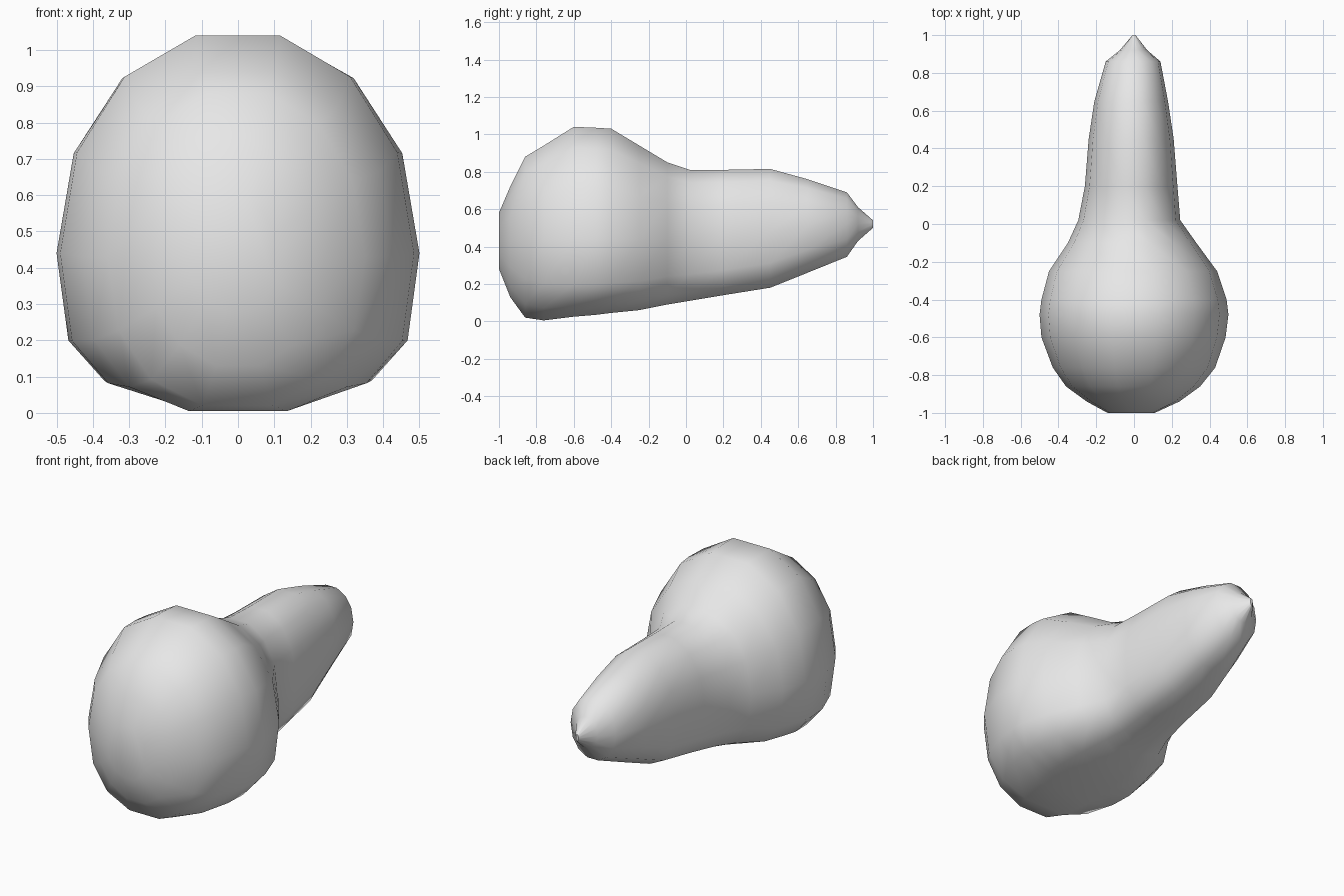
import bpy, bmesh, math

cube = bpy.data.objects.get("Cube")
if cube:
    bpy.data.objects.remove(cube, do_unlink=True)

# One plain skin colour
skin = bpy.data.materials.new("plain_grey")
skin.use_nodes = True
colour = (0.8, 0.8, 0.8, 1)
skin.diffuse_color = colour
skin.node_tree.nodes["Principled BSDF"].inputs["Base Color"].default_value = colour

SIDES = 14
# Sections along the gourd: y, half width at -x, half width at +x,
# bottom z, widest z, top z, squareness of the underside
SECTIONS = [
    (-1.0, .14, .11, .28, .43, .58, 2.0),
    (-.94, .25, .24, .13, .43, .72, 2.1),
    (-.86, .36, .35, .02, .43, .88, 2.3),
    (-.76, .43, .43, .005, .43, .94, 2.6),
    (-.60, .49, .485, .025, .44, 1.04, 3.0),
    (-.48, .50, .50, .035, .44, 1.035, 3.1),
    (-.40, .49, .49, .045, .44, 1.03, 3.1),
    (-.25, .45, .44, .06, .44, .94, 3.1),
    (-.10, .35, .33, .09, .45, .85, 3.0),
    (.02, .295, .245, .11, .45, .81, 3.0),
    (.20, .26, .23, .14, .46, .81, 3.0),
    (.45, .24, .21, .18, .48, .815, 2.8),
    (.65, .21, .18, .26, .51, .76, 2.4),
    (.86, .15, .14, .345, .52, .69, 2.1),
    (.92, .075, .07, .43, .52, .61, 2.0),
    (1.0, .008, .008, .50, .52, .54, 2.0),
]


def section_ring(bm, y, left, right, low, mid, high, square):
    """Rounded outline with a round crown and a squarer underside."""
    ring = []
    for i in range(SIDES):
        a = 2 * math.pi * i / SIDES
        c, s = math.cos(a), math.sin(a)
        p = 2 / (2.1 if s >= 0 else square)
        flat = math.cos(math.pi / SIDES) ** p
        x = math.copysign(abs(c) ** p, c) * (right if c > 0 else left)
        lift = abs(s) ** p / flat
        z = mid + lift * ((high - mid) if s > 0 else (low - mid))
        ring.append(bm.verts.new((x, y, z)))
    return ring


# Gourd body and neck as one lofted skin
bm = bmesh.new()
rings = [section_ring(bm, *section) for section in SECTIONS]
for a, b in zip(rings, rings[1:]):
    for i in range(SIDES):
        j = (i + 1) % SIDES
        bm.faces.new((a[i], a[j], b[j], b[i]))
bm.faces.new(rings[0])
bm.faces.new(rings[-1])
bmesh.ops.recalc_face_normals(bm, faces=bm.faces)
mesh = bpy.data.meshes.new("gourd")
bm.to_mesh(mesh)
bm.free()
mesh.materials.append(skin)

gourd = bpy.data.objects.new("gourd", mesh)
bpy.context.collection.objects.link(gourd)
bpy.ops.object.select_all(action='DESELECT')
gourd.select_set(True)
bpy.context.view_layer.objects.active = gourd
bpy.ops.object.shade_smooth_by_angle(angle=math.radians(45))
